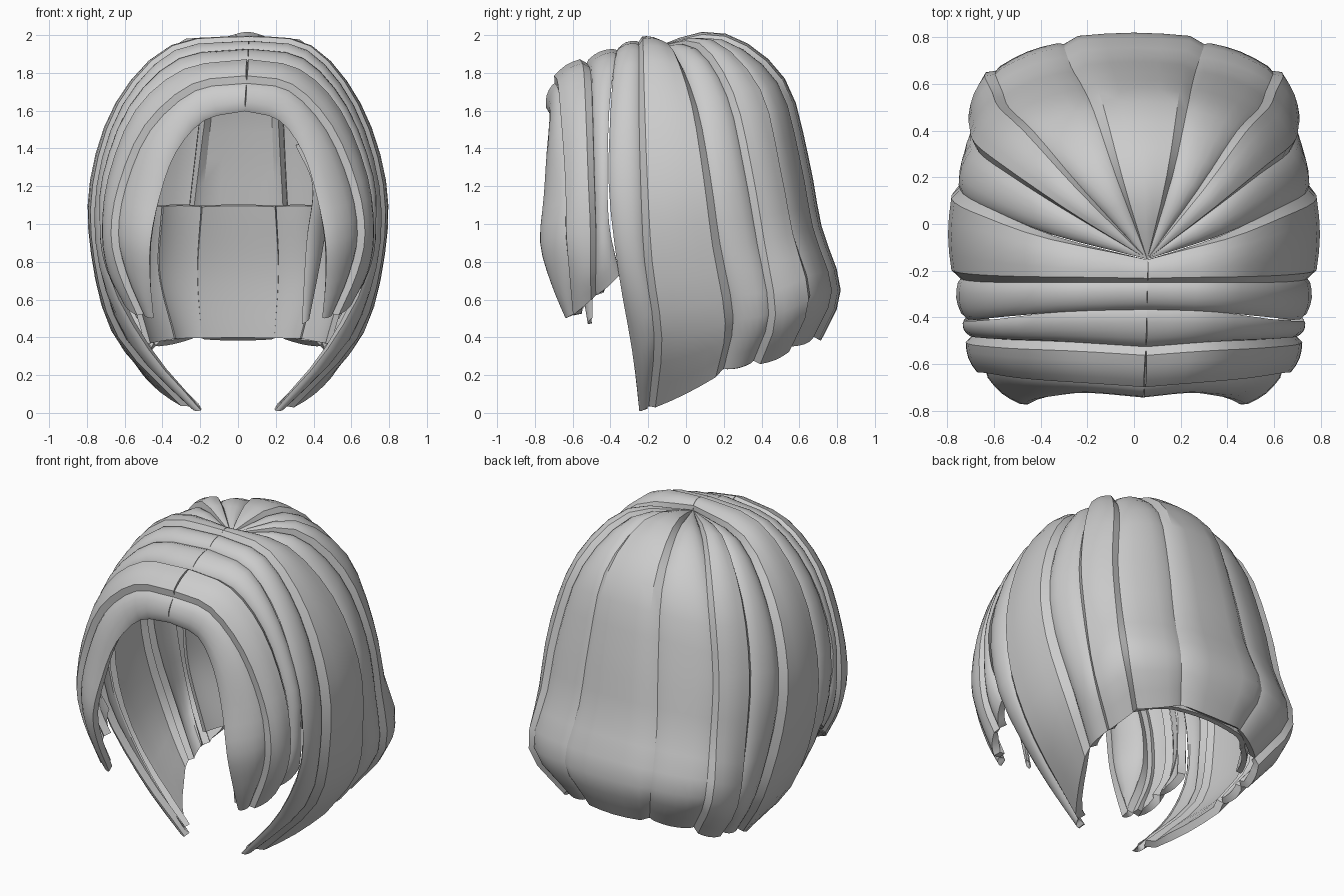
import bpy
import math
from mathutils import Vector

cube = bpy.data.objects.get("Cube")
if cube:
    bpy.data.objects.remove(cube, do_unlink=True)

hair = bpy.data.materials.new("hair grey")
hair.use_nodes = True
GREY = (0.6, 0.6, 0.6, 1)
hair.diffuse_color = GREY
hair.node_tree.nodes["Principled BSDF"].inputs["Base Color"].default_value = GREY

CROWN = (0, -.15, 1.94)
STEPS = 18

# Guide strands of one half, from the parting down to the tip
front_guides = [
    [(0, -.74, 1.6), (.2, -.72, 1.55), (.34, -.74, 1.38), (.42, -.76, 1.15),
     (.47, -.78, .9), (.47, -.72, .68), (.45, -.64, .5)],
    [(0, -.7, 1.75), (.25, -.68, 1.71), (.47, -.66, 1.5), (.6, -.64, 1.2),
     (.64, -.64, .95), (.6, -.62, .75), (.5, -.6, .52)],
    [(0, -.53, 1.86), (.3, -.51, 1.81), (.53, -.5, 1.6), (.67, -.49, 1.25),
     (.7, -.48, .95), (.67, -.48, .75), (.6, -.48, .62)],
    [(0, -.37, 1.93), (.33, -.38, 1.88), (.58, -.41, 1.62), (.72, -.42, 1.25),
     (.73, -.41, 1), (.71, -.38, .85), (.68, -.35, .73)],
]
side_guides = [
    [(0, -.37, 1.92), (.33, -.38, 1.88), (.58, -.4, 1.62), (.72, -.41, 1.2),
     (.7, -.36, .75), (.48, -.29, .33), (.2, -.25, .01)],
    [(0, -.25, 1.97), (.35, -.25, 1.92), (.61, -.25, 1.62), (.74, -.24, 1.2),
     (.73, -.22, .8), (.6, -.17, .4), (.25, -.2, .03)],
    [CROWN, (.36, -.05, 1.89), (.61, .06, 1.62), (.74, .13, 1.25),
     (.74, .18, .9), (.66, .25, .5), (.5, .2, .23)],
    [CROWN, (.32, .06, 1.93), (.55, .22, 1.68), (.67, .31, 1.3),
     (.69, .38, .9), (.67, .44, .52), (.5, .36, .27)],
]
back_guides = [
    side_guides[-1],
    [CROWN, (.25, .15, 1.95), (.44, .4, 1.7), (.54, .5, 1.3),
     (.57, .57, .95), (.6, .66, .62), (.44, .55, .35)],
    [CROWN, (.12, .2, 1.97), (.2, .49, 1.75), (.24, .61, 1.35),
     (.27, .68, .98), (.3, .78, .65), (.22, .68, .4)],
]


def strand(points, side):
    """Smooth path through guide points, mirrored by side, parting off centre."""
    pts = []
    for p in points:
        v = Vector((p[0] * side, p[1], p[2]))
        v.x += .06 * max(0, 1 - abs(p[0]) * 2) * min(1, max(0, p[2] - 1))
        pts.append(v)
    pts = [2 * pts[0] - pts[1]] + pts + [2 * pts[-1] - pts[-2]]
    path = []
    for i in range(STEPS + 1):
        f = i / STEPS * (len(pts) - 3)
        k = min(int(f), len(pts) - 4)
        t = f - k
        a, b, c, d = pts[k:k + 4]
        path.append((2 * b + (c - a) * t + (2 * a - 5 * b + 4 * c - d) * t * t
                     + (3 * b - a - 3 * c + d) * t ** 3) / 2)
    return path


def lock(name, first, second, lift, thickness=.045):
    """Thick strip between two strands; lifted locks get bevelled borders."""
    section = [(0, -.01), (.1, lift), (.3, lift + .01), (.5, lift + .014),
               (.7, lift + .01), (.9, lift), (1, -.01)]
    verts, faces = [], []
    for i in range(STEPS + 1):
        across = second[i] - first[i]
        down = first[min(i + 1, STEPS)] - first[max(i - 1, 0)]
        out = down.cross(across).normalized()
        fade = min(1, across.length / .12)
        verts += [first[i] + across * u + out * h * fade for u, h in section]
    n = len(section)
    for i in range(STEPS):
        for j in range(n - 1):
            a = i * n + j
            faces.append((a, a + n, a + n + 1, a + 1))
    mesh = bpy.data.meshes.new(name)
    mesh.from_pydata(verts, [], faces)
    mesh.materials.append(hair)
    obj = bpy.data.objects.new(name, mesh)
    bpy.context.collection.objects.link(obj)
    weld = obj.modifiers.new("weld", 'WELD')
    weld.merge_threshold = .0005
    solid = obj.modifiers.new("thickness", 'SOLIDIFY')
    solid.thickness = thickness
    solid.offset = -1
    bpy.ops.object.select_all(action='DESELECT')
    obj.select_set(True)
    bpy.context.view_layer.objects.active = obj
    for modifier in ("weld", "thickness"):
        bpy.ops.object.modifier_apply(modifier=modifier)
    bpy.ops.object.shade_smooth_by_angle(angle=math.radians(32))
    return obj


# Locks on both halves
for side, label in ((1, "left"), (-1, "right")):
    for region, guides, lifts in (("front", front_guides, (.005, .028, .005)),
                                  ("side", side_guides, (.005, .03, .005)),
                                  ("back", back_guides, (.03, .005))):
        for k, lift in enumerate(lifts):
            pair = [strand(g, side) for g in guides[k:k + 2]][::side]
            lock(f"{label}_{region}_lock_{k + 1}", *pair, lift)

# Wide lock down the middle of the back
lock("back_middle_lock", strand(back_guides[-1], 1), strand(back_guides[-1], -1), .025)

# Loose inner strand beside the face
lock("left_inner_strand",
     strand([(.3, -.68, 1.42), (.4, -.66, 1.2), (.37, -.6, .9), (.34, -.52, .47)], 1),
     strand([(.42, -.6, 1.42), (.5, -.55, 1.2), (.46, -.5, .9), (.38, -.5, .5)], 1),
     .005, .02)

# Lining at the nape
nape = [[(.6, .3, 1.1), (.6, .34, .75), (.5, .36, .36)],
        [(.42, .46, 1.1), (.44, .52, .75), (.36, .56, .39)],
        [(.2, .54, 1.1), (.22, .62, .75), (.2, .66, .4)]]
for side, label in ((1, "left"), (-1, "right")):
    for k in range(2):
        pair = [strand(g, side) for g in nape[k:k + 2]][::side]
        lock(f"{label}_nape_lining_{k + 1}", *pair, 0, .03)
lock("middle_nape_lining", strand(nape[-1], 1), strand(nape[-1], -1), 0, .03)
